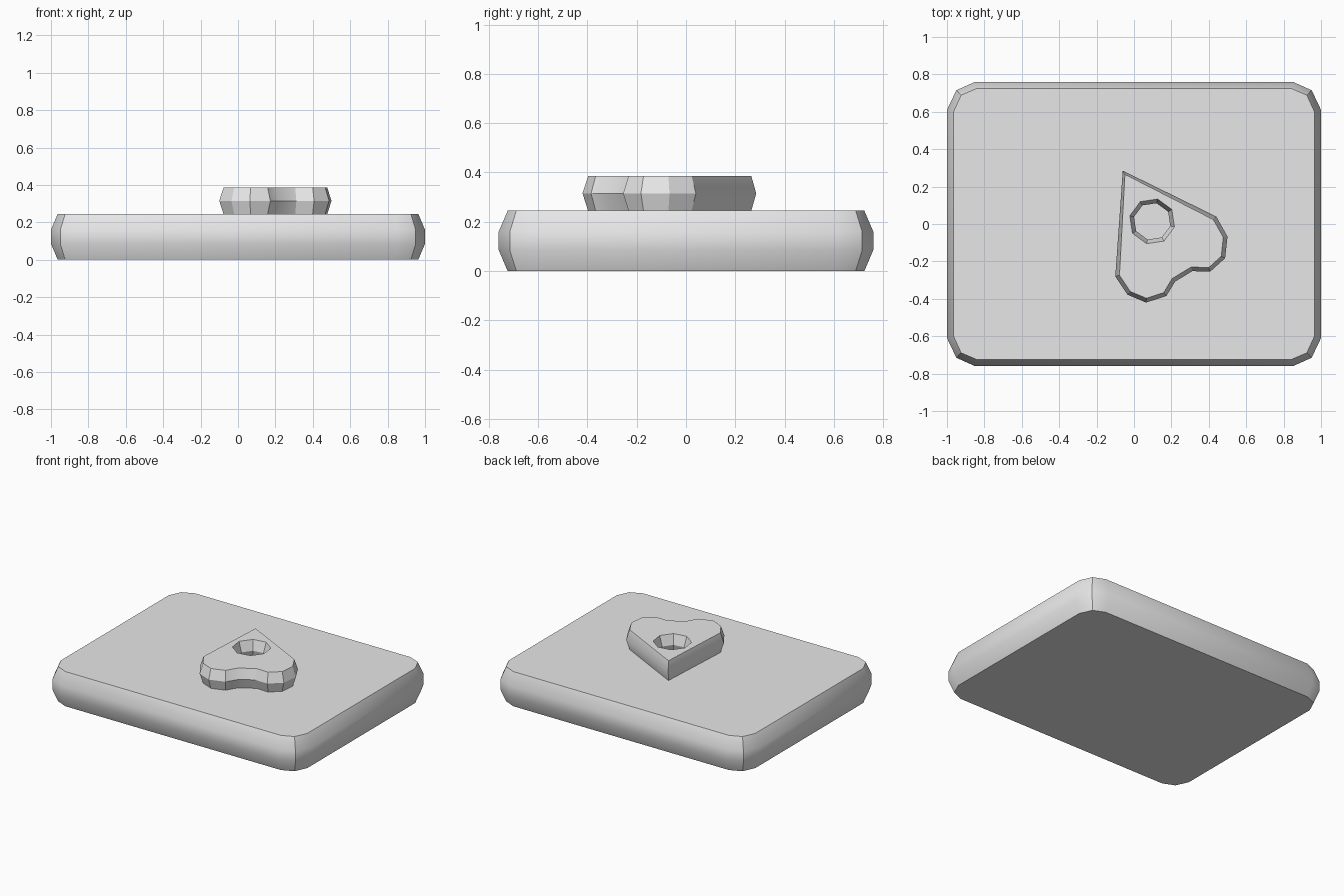
import bpy, bmesh, math
from mathutils import Vector

if "Cube" in bpy.data.objects:
    bpy.data.objects.remove(bpy.data.objects["Cube"])

grey = bpy.data.materials.new("plain grey")
grey.diffuse_color = (0.8, 0.8, 0.8, 1)
grey.use_nodes = True
grey.node_tree.nodes["Principled BSDF"].inputs["Base Color"].default_value = grey.diffuse_color


def normals(loop):
    # bisecting side normal at each corner of a closed outline
    out = []
    for i, p in enumerate(loop):
        a = (p - loop[i - 1]).normalized()
        b = (loop[(i + 1) % len(loop)] - p).normalized()
        t = (a + b).normalized()
        out.append(Vector((t.y, -t.x)))
    return out


def rounded_slab(name, loops, profile):
    # loops: counter-clockwise outline, then clockwise holes; profile: (inset, z)
    bm = bmesh.new()
    caps = [[], []]
    for pts in loops:
        loop = [Vector(p) for p in pts]
        nor = normals(loop)
        n = len(loop)
        rings = [[bm.verts.new((*(p - m * inset), z)) for p, m in zip(loop, nor)]
                 for inset, z in profile]
        for lo, hi in zip(rings, rings[1:]):
            for i in range(n):
                j = (i + 1) % n
                bm.faces.new((lo[i], lo[j], hi[j], hi[i]))
        for cap, ring in zip(caps, (rings[0], rings[-1])):
            cap += [bm.edges.get((ring[i], ring[(i + 1) % n])) for i in range(n)]
    for cap, z in zip(caps, (-1, 1)):
        bmesh.ops.triangle_fill(bm, use_beauty=True, use_dissolve=False,
                                edges=cap, normal=(0, 0, z))
    bmesh.ops.recalc_face_normals(bm, faces=bm.faces[:])
    me = bpy.data.meshes.new(name)
    bm.to_mesh(me)
    bm.free()
    me.materials.append(grey)
    ob = bpy.data.objects.new(name, me)
    bpy.context.collection.objects.link(ob)
    bpy.ops.object.select_all(action='DESELECT')
    ob.select_set(True)
    bpy.context.view_layer.objects.active = ob
    bpy.ops.object.shade_smooth_by_angle(angle=math.radians(30))
    return ob


# base plate with clipped round corners
corner = [(1.0, 0.61), (0.95, 0.715), (0.85, 0.76)]
plate = (corner + [(-x, y) for x, y in reversed(corner)]
         + [(-x, -y) for x, y in corner] + [(x, -y) for x, y in reversed(corner)])
rounded_slab("base_plate", [plate],
             [(0.037, 0), (0, 0.085), (0, 0.16), (0.037, 0.245)])

# raised heart with an eight-sided hole
heart = [(-0.06, 0.285), (-0.10, -0.28), (-0.035, -0.378), (0.065, -0.42),
         (0.173, -0.385), (0.22, -0.308), (0.312, -0.252), (0.407, -0.255),
         (0.487, -0.183), (0.50, -0.067), (0.44, 0.04)]
hole = [(0.097 + 0.1 * math.cos(math.radians(31 - 45 * k)),
         0.014 + 0.1 * math.sin(math.radians(31 - 45 * k))) for k in range(8)]
rounded_slab("heart", [heart, hole],
             [(0.023, 0.245), (0, 0.315), (0.023, 0.385)])
